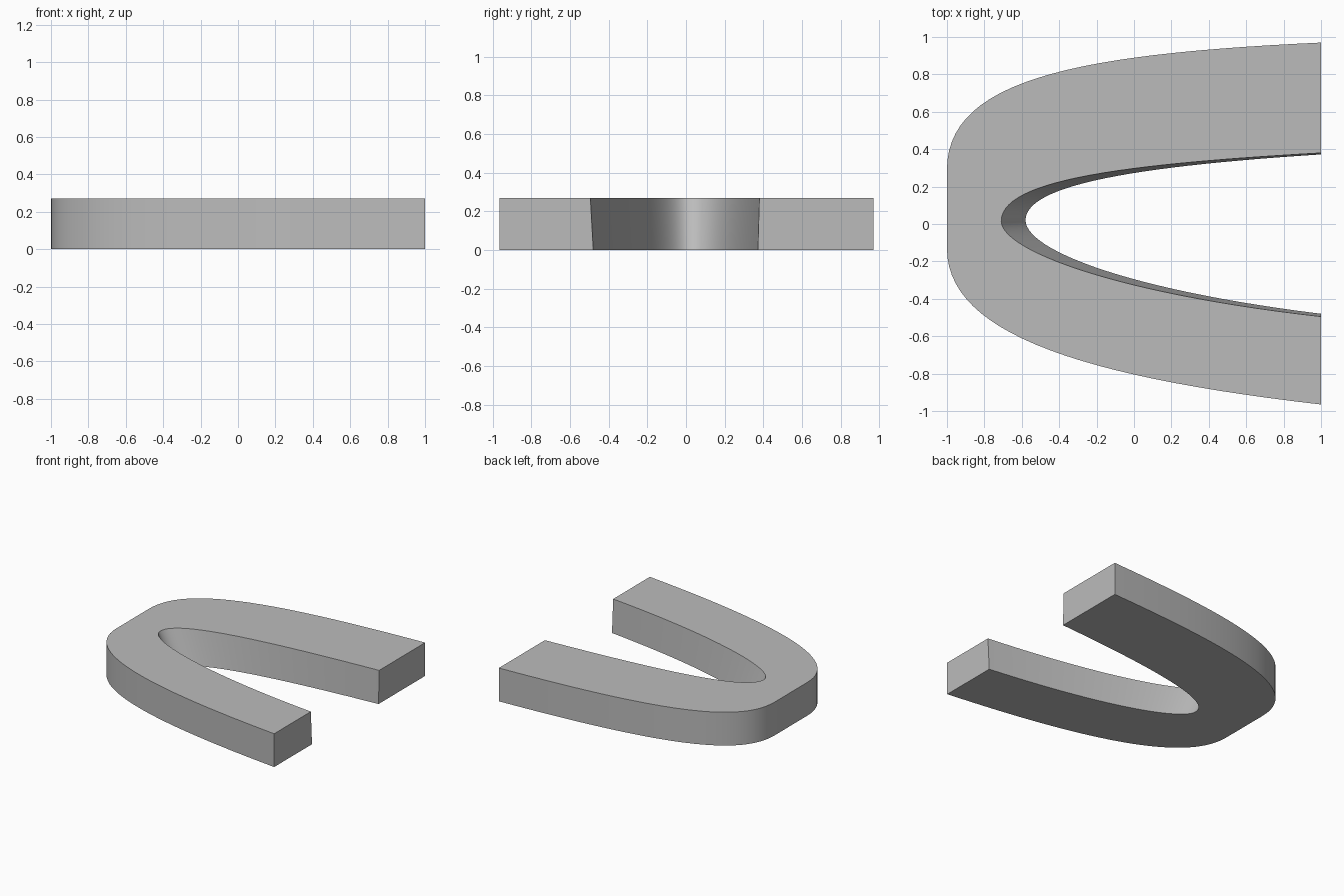
import bpy
import math
from mathutils import Vector, geometry

cube = bpy.data.objects.get("Cube")
if cube:
    bpy.data.objects.remove(cube, do_unlink=True)

HEIGHT = 0.27
STEPS = 28


def arm_curve(start, bulge, handle, end):
    """Bezier from the nose (upright tangent) to the arm tip."""
    x, y = start
    knots = [Vector((*p, 0)) for p in (start, (x, bulge), handle, end)]
    return geometry.interpolate_bezier(*knots, STEPS)


def outline(left, right, z):
    """Join both arms into one line running tip to tip round the nose."""
    a, b = arm_curve(*left), arm_curve(*right)
    if (a[0] - b[0]).length < 1e-4:
        b = b[1:]
    return [(p.x, p.y, z) for p in a[::-1] + b]


# Outer wall is upright; inner wall leans outward toward the top
outer_left = ((-1, 0.29), 0.775, (-0.3, 0.91), (1, 0.97))
outer_right = ((-1, -0.13), -0.58, (-0.3, -0.815), (1, -0.965))
outer_low = outline(outer_left, outer_right, 0)
outer_top = outline(outer_left, outer_right, HEIGHT)
inner_top = outline(((-0.71, 0.015), 0.23, (-0.1, 0.318), (1, 0.38)),
                    ((-0.71, 0.015), -0.139, (-0.1, -0.372), (1, -0.495)), HEIGHT)
inner_low = outline(((-0.58, 0.02), 0.2, (-0.05, 0.305), (1, 0.372)),
                    ((-0.58, 0.02), -0.135, (-0.05, -0.35), (1, -0.48)), 0)

# Closed loops for the bottom and top, bridged by the walls and tips
low = outer_low + inner_low[::-1]
top = outer_top + inner_top[::-1]
n = len(low)
faces = [tuple(range(n))[::-1], tuple(range(n, 2 * n))]
faces += [(i, (i + 1) % n, n + (i + 1) % n, n + i) for i in range(n)]

mesh = bpy.data.meshes.new("curved_body")
mesh.from_pydata(low + top, [], faces)
mesh.update()
body = bpy.data.objects.new("curved_body", mesh)
bpy.context.collection.objects.link(body)

# Plain grey
grey = bpy.data.materials.new("plain_grey")
grey.use_nodes = True
colour = (0.5, 0.5, 0.5, 1)
grey.diffuse_color = colour
grey.node_tree.nodes["Principled BSDF"].inputs["Base Color"].default_value = colour
mesh.materials.append(grey)

# Smooth walls with crisp rims
bpy.context.view_layer.objects.active = body
body.select_set(True)
bpy.ops.object.shade_smooth_by_angle(angle=math.radians(30))
